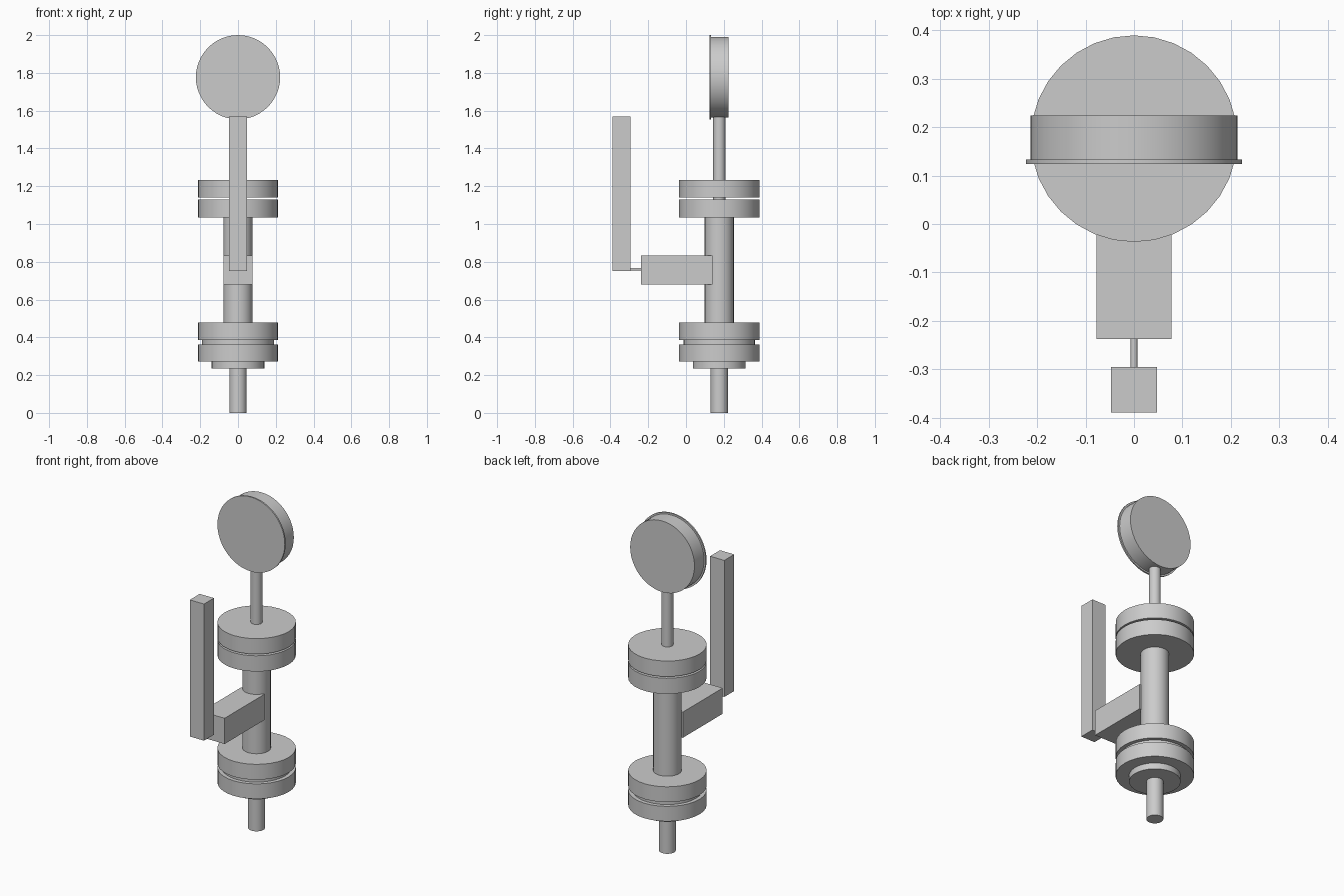
import bpy
from math import radians

if "Cube" in bpy.data.objects:
    bpy.data.objects.remove(bpy.data.objects["Cube"])

AXIS_Y = 0.176  # centre line of the vertical pipe
DIAL_Z = 1.777


def finish(obj, name):
    obj.name = name
    bpy.ops.object.shade_smooth_by_angle(angle=radians(30))
    return obj


def upright(name, radius, z0, z1, sides=32):
    bpy.ops.mesh.primitive_cylinder_add(
        vertices=sides, radius=radius, depth=z1 - z0,
        location=(0, AXIS_Y, (z0 + z1) / 2))
    return finish(bpy.context.object, name)


def facing(name, radius, y0, y1, z, sides=48):
    bpy.ops.mesh.primitive_cylinder_add(
        vertices=sides, radius=radius, depth=y1 - y0,
        location=(0, (y0 + y1) / 2, z), rotation=(radians(90), 0, 0))
    return finish(bpy.context.object, name)


def box(name, half_x, y0, y1, z0, z1):
    bpy.ops.mesh.primitive_cube_add(size=1, location=(0, (y0 + y1) / 2, (z0 + z1) / 2))
    obj = bpy.context.object
    obj.scale = (2 * half_x, y1 - y0, z1 - z0)
    obj.name = name
    bpy.ops.object.transform_apply(location=False, rotation=False, scale=True)
    return obj


# Vertical pipe run, from the bottom up
upright("inlet_pipe", 0.046, 0, 0.235)
upright("lower_collar", 0.14, 0.235, 0.272)
upright("lower_flange_bottom", 0.213, 0.272, 0.362)
upright("lower_gasket", 0.19, 0.362, 0.387)
upright("lower_flange_top", 0.213, 0.387, 0.479)
upright("valve_column", 0.077, 0.479, 1.035)
upright("upper_flange_bottom", 0.213, 1.035, 1.129)
upright("upper_flange_top", 0.213, 1.139, 1.232)
upright("gauge_stem", 0.032, 1.129, 1.57)

# Round gauge with a thin wider front plate
facing("gauge_face", 0.223, 0.124, 0.133, DIAL_Z)
facing("gauge_body", 0.213, 0.133, 0.224, DIAL_Z)

# Valve body, pin and lever handle
box("valve_body", 0.077, -0.237, 0.14, 0.68, 0.834)
facing("lever_pin", 0.007, -0.296, -0.236, 0.76, 16)
box("lever_handle", 0.047, -0.389, -0.295, 0.75, 1.568)
